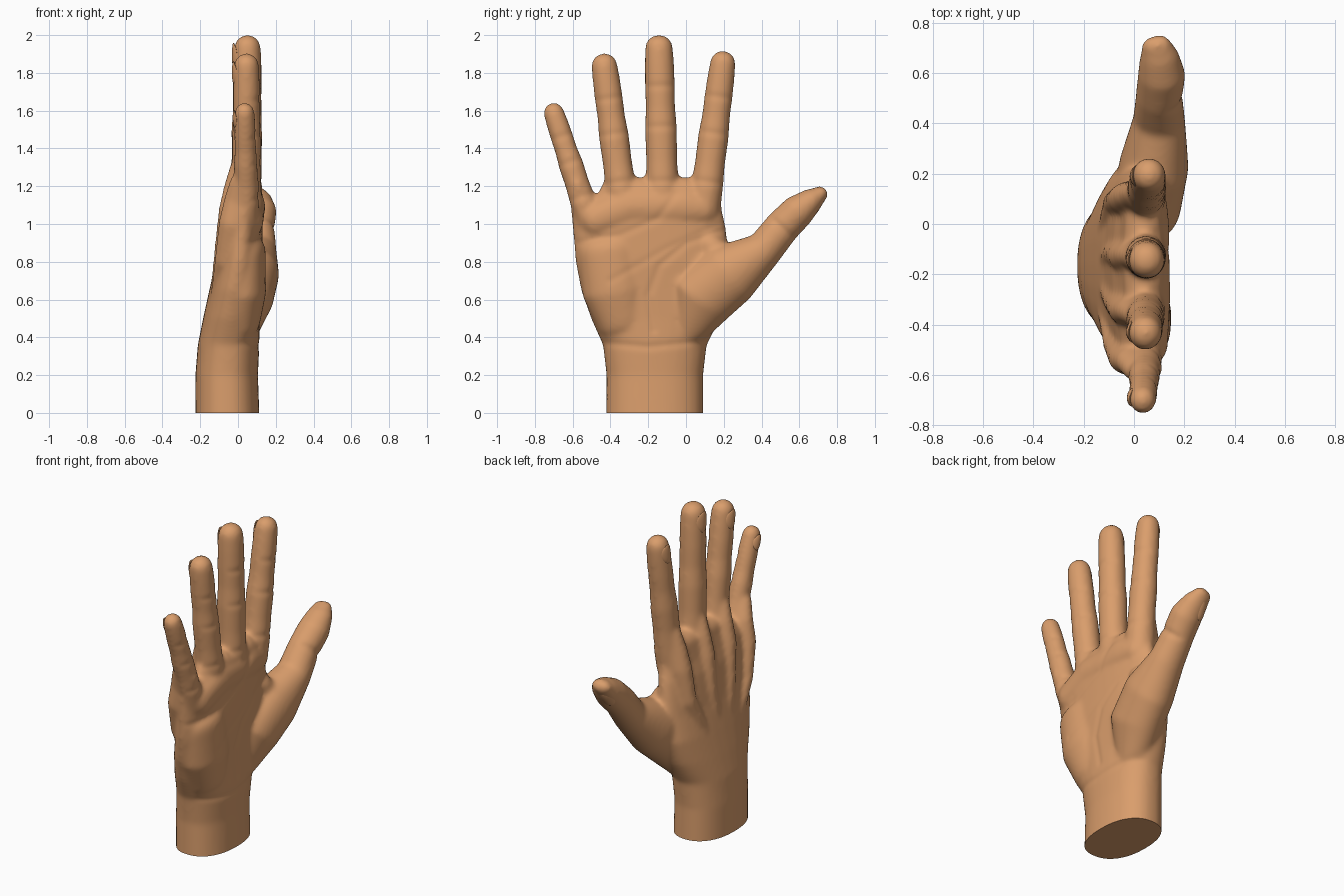
import bpy, bmesh, math
from mathutils import Vector, Matrix

if "Cube" in bpy.data.objects:
    bpy.data.objects.remove(bpy.data.objects["Cube"])

skin = bpy.data.materials.new("warm skin")
skin.use_nodes = True
skin.diffuse_color = (0.70, 0.34, 0.15, 1)
skin.node_tree.nodes["Principled BSDF"].inputs["Base Color"].default_value = skin.diffuse_color

SIDES = 32
X = Vector((1, 0, 0))
Z = Vector((0, 0, 1))
body = bmesh.new()


def dome(ring, sign):
    """Shrinking rings that round off one end of a tube."""
    c, t, w, d = ring
    r = min(w, d)
    out = []
    for k in range(1, 6):
        a = k * math.pi / 11
        inset = r * (1 - math.cos(a))
        out.append((c + t * sign * r * math.sin(a), t, w - inset, d - inset))
    return out


def tube(path, power=2.0, axis=None):
    """Loft rounded sections (x, y, z, half width, half depth) with domed ends."""
    pts = [Vector(p[:3]) for p in path]
    rings = []
    for i, (x, y, z, w, d) in enumerate(path):
        t = axis or (pts[min(i + 1, len(pts) - 1)] - pts[max(i - 1, 0)]).normalized()
        rings.append((pts[i], t, w, d))
    rings = dome(rings[0], -1)[::-1] + rings + dome(rings[-1], 1)
    loops = []
    for c, t, w, d in rings:
        depth = (X - t * X.dot(t)).normalized()
        side = t.cross(depth)
        loop = []
        for k in range(SIDES):
            a = 2 * math.pi * k / SIDES
            u, v = math.cos(a), math.sin(a)
            u = math.copysign(abs(u) ** (2 / power), u)
            v = math.copysign(abs(v) ** (2 / power), v)
            loop.append(body.verts.new(c + side * w * u + depth * d * v))
        loops.append(loop)
    for a, b in zip(loops, loops[1:]):
        for k in range(SIDES):
            n = (k + 1) % SIDES
            body.faces.new((a[k], a[n], b[n], b[k]))
    body.faces.new(loops[0][::-1])
    body.faces.new(loops[-1])


# Wrist and palm, in level sections
tube([(-.055, -.165, -.1, .258, .171), (-.06, -.165, .2, .256, .166),
      (-.05, -.165, .36, .275, .163), (-.035, -.16, .5, .343, .15),
      (-.015, -.158, .65, .398, .137), (.007, -.175, .8, .41, .124),
      (.022, -.197, 1.0, .405, .108), (.032, -.21, 1.08, .4, .096),
      (.037, -.14, 1.165, .32, .082)], 2.3, Z)
# Pad on the little finger side, and the pads below the fingers
tube([(.0, -.33, .5, .15, .12), (.02, -.37, .65, .18, .13), (.035, -.4, .85, .17, .112)])
tube([(.055, -.48, 1.02, .1, .08), (.062, -.3, 1.09, .11, .082), (.06, 0, 1.09, .11, .08),
      (.055, .09, 1.08, .09, .075)])
# Thumb with its mound
tube([(.01, .0, .42, .1, .09), (.05, .08, .61, .18, .138), (.08, .235, .74, .17, .138),
      (.10, .415, .865, .1, .104), (.10, .51, .985, .094, .093), (.11, .595, 1.07, .09, .095),
      (.10, .67, 1.13, .064, .078), (.09, .705, 1.155, .045, .062)])
# Web between thumb and palm
tube([(.05, .12, .9, .07, .07), (.07, .2, .8, .08, .08)])

# Fingers: name, base y, base z, tip y, tip z, tip x, base radius, tip radius, wrist y
FINGERS = [("little", -.545, 1.12, -.70, 1.645, .035, .07, .055, -.30),
           ("ring", -.345, 1.19, -.432, 1.907, .045, .083, .069, -.22),
           ("middle", -.125, 1.19, -.143, 2.005, .05, .088, .074, -.15),
           ("index", .11, 1.19, .195, 1.92, .06, .086, .068, -.06)]
creases = []
nails = []
for name, by, bz, ty, tz, tx, br, tr, wy in FINGERS:
    base, tip = Vector((.045, by, bz)), Vector((tx, ty, tz - tr))
    axis = (tip - base).normalized()
    path = [(.035, by - axis.y * .12, bz - .12, br, br)]
    for f, bulge in ((0, 1), (.2, .97), (.42, 1.04), (.58, .98), (.74, 1.03), (.9, 1.03), (1, 1)):
        p = base.lerp(tip, f)
        r = (br + (tr - br) * f) * bulge
        path.append((p.x, p.y, p.z, r, r * .96))
    tube(path)
    # Knuckle and tendon ridge on the back of the hand
    high = base + axis * .1
    tube([(.035, high.y, high.z, .055, .08), (.015, by, bz, .062, .09),
          (-.015, by * .97 - .005, bz - .12, .068, .088),
          (-.04, by * .85 - .01, bz - .32, .06, .085), (-.085, wy, .55, .05, .07)])
    for f in (.05, .44, .73):
        c = base.lerp(tip, f)
        s = Vector((0, axis.z, -axis.y)) * br
        creases.append((c - s, c + s, .004))
    nails.append((name + "_fingernail", tip - axis * .035 - X * (tr * .96 + .003),
                  -X, axis, tr * .62))
nails.append(("thumbnail", Vector((.066, .69, 1.076)), Vector((-.45, .6, -.62)),
              Vector((.11, .57, .85)).normalized(), .046))

# Fuse the parts into one skin
bmesh.ops.recalc_face_normals(body, faces=body.faces)
mesh = bpy.data.meshes.new("hand")
body.to_mesh(mesh)
body.free()
hand = bpy.data.objects.new("hand", mesh)
bpy.context.collection.objects.link(hand)
fuse = hand.modifiers.new("fuse", 'REMESH')
fuse.mode = 'VOXEL'
fuse.voxel_size = .011
soft = hand.modifiers.new("soften", 'SMOOTH')
soft.factor = .5
soft.iterations = 20
graph = bpy.context.evaluated_depsgraph_get()
skin_mesh = bpy.data.meshes.new_from_object(hand.evaluated_get(graph))
hand.modifiers.clear()
hand.data = skin_mesh

# Palm folds as lines in (y, z)
FOLDS = [([(.2, .97), (.0, .9), (-.14, .78), (-.2, .62), (-.17, .44)], .005),
         ([(.19, 1.0), (-.1, .87), (-.4, .7)], .003),
         ([(-.58, .9), (-.35, .94), (-.15, 1.03), (-.06, 1.15)], .004),
         ([(-.43, .37), (-.2, .35), (.1, .38)], .005),
         ([(.43, 1.05), (.57, .92)], .007)]
for line, depth in FOLDS:
    pts = [Vector((0, y, z)) for y, z in line]
    creases += [(a, b, depth) for a, b in zip(pts, pts[1:])]

bm = bmesh.new()
bm.from_mesh(skin_mesh)
bm.normal_update()
for v in bm.verts:
    if v.normal.x < .1:
        continue
    push = 0
    for a, b, depth in creases:
        ay, az, dy, dz = a.y, a.z, b.y - a.y, b.z - a.z
        f = ((v.co.y - ay) * dy + (v.co.z - az) * dz) / (dy * dy + dz * dz)
        f = max(0, min(1, f))
        q = (v.co.y - ay - f * dy) ** 2 + (v.co.z - az - f * dz) ** 2
        push = max(push, depth * math.exp(-q / .0004))
    v.co.x -= push * min(1, v.normal.x * 2)

# Flat cut at the wrist
cut = bmesh.ops.bisect_plane(bm, geom=bm.verts[:] + bm.edges[:] + bm.faces[:],
                             plane_co=(0, 0, 0), plane_no=(0, 0, 1), clear_inner=True)
rim = [e for e in cut["geom_cut"] if isinstance(e, bmesh.types.BMEdge)]
bmesh.ops.contextual_create(bm, geom=rim)
bmesh.ops.recalc_face_normals(bm, faces=bm.faces)
bm.to_mesh(skin_mesh)
bm.free()


def finish(obj):
    obj.data.materials.clear()
    obj.data.materials.append(skin)
    bpy.ops.object.select_all(action='DESELECT')
    obj.select_set(True)
    bpy.context.view_layer.objects.active = obj
    bpy.ops.object.shade_smooth_by_angle(angle=math.radians(50))


finish(hand)

# Nails: thin curved shells resting on the fingertips
for name, at, normal, axis, width in nails:
    n = (normal - axis * normal.dot(axis)).normalized()
    side = axis.cross(n)
    frame = Matrix((side, axis, n)).transposed().to_4x4()
    frame.translation = at
    bm = bmesh.new()
    bmesh.ops.create_uvsphere(bm, u_segments=24, v_segments=12, radius=1)
    for v in bm.verts:
        x, y, z = v.co
        v.co = (x * width, y * width * 1.4, z * .008 - x * x * width * .4)
    bm.transform(frame)
    nail_mesh = bpy.data.meshes.new(name)
    bm.to_mesh(nail_mesh)
    bm.free()
    nail = bpy.data.objects.new(name, nail_mesh)
    bpy.context.collection.objects.link(nail)
    finish(nail)
